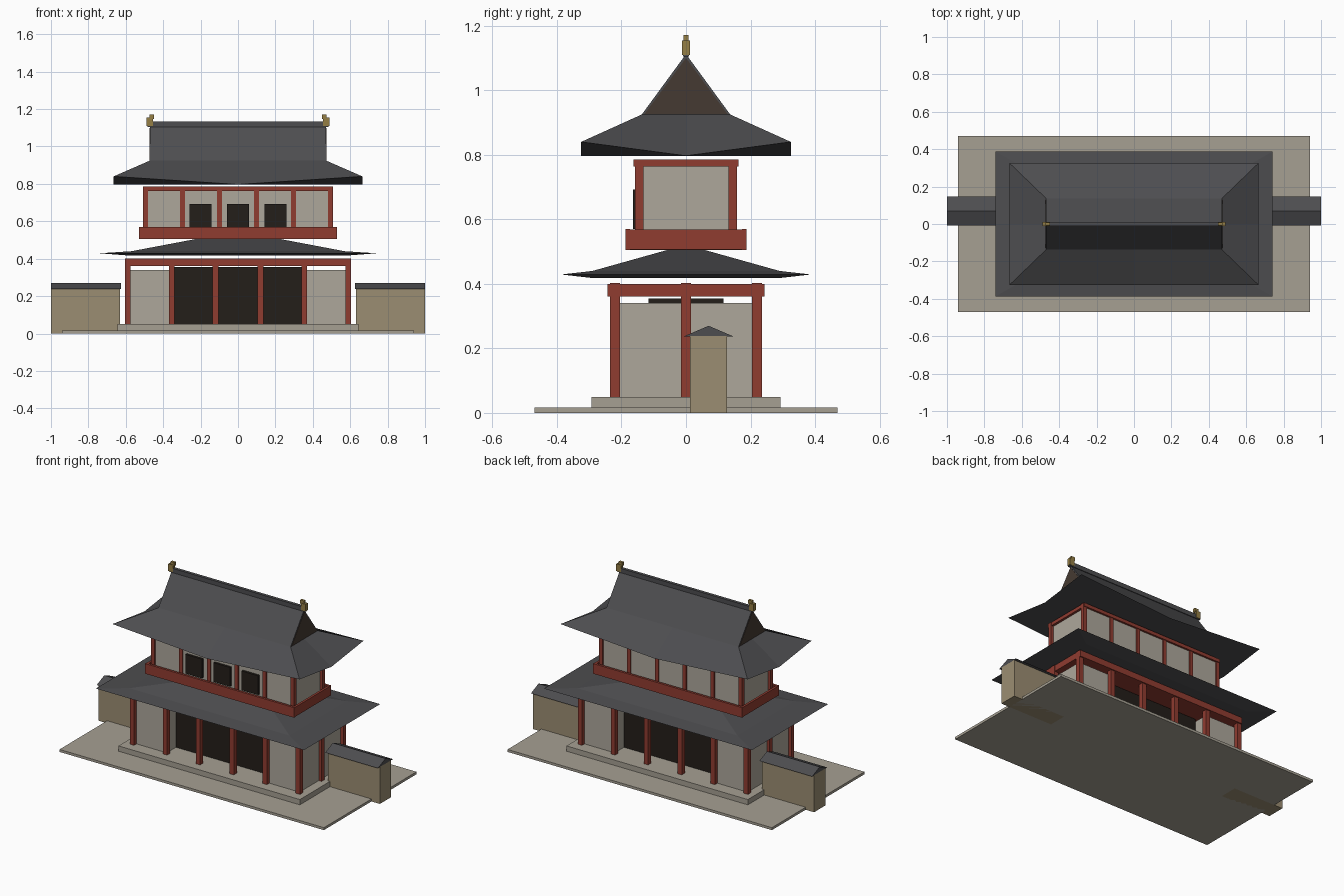
import bpy

if "Cube" in bpy.data.objects:
    bpy.data.objects.remove(bpy.data.objects["Cube"])

def mat(name, r, g, b):
    m = bpy.data.materials.new(name)
    m.diffuse_color = (r, g, b, 1)
    m.use_nodes = True
    m.node_tree.nodes["Principled BSDF"].inputs["Base Color"].default_value = m.diffuse_color
    return m

RED = mat("red_paint", .28, .045, .03)
ROOF = mat("roof_tile", .075, .075, .08)
PLASTER = mat("plaster", .42, .39, .33)
STONE = mat("stone", .38, .35, .29)
DARK = mat("dark_wood", .017, .013, .01)
GABLE = mat("gable_wood", .06, .042, .032)
EARTH = mat("earth_wall", .33, .27, .17)
GOLD = mat("gold", .30, .21, .06)

def mesh(name, verts, faces, m):
    me = bpy.data.meshes.new(name)
    me.from_pydata(verts, [], faces)
    me.materials.append(m)
    ob = bpy.data.objects.new(name, me)
    bpy.context.collection.objects.link(ob)
    return ob

def loft(name, rings, m):
    n = len(rings[0])
    verts = [p for r in rings for p in r]
    faces = [tuple(range(n))[::-1], tuple(range(len(verts) - n, len(verts)))]
    for k in range(len(rings) - 1):
        for i in range(n):
            j = (i + 1) % n
            faces.append((k*n + i, k*n + j, (k+1)*n + j, (k+1)*n + i))
    return mesh(name, verts, faces, m)

def box(name, x0, x1, y0, y1, z0, z1, m):
    return loft(name, [[(x0, y0, z), (x1, y0, z), (x1, y1, z), (x0, y1, z)] for z in (z0, z1)], m)

def ring(x, y, z, zmid=None):
    # rectangle with corner and mid-edge points, mid-edges may sag
    q = z if zmid is None else zmid
    return [(-x, -y, z), (0, -y, q), (x, -y, z), (x, 0, q),
            (x, y, z), (0, y, q), (-x, y, z), (-x, 0, q)]

def prism(name, x0, x1, yc, half, z0, z1, m):
    # triangular bar along x
    return loft(name, [[(x, yc - half, z0), (x, yc + half, z0), (x, yc, z1)] for x in (x0, x1)], m)

# ground and platform
box("ground_slab", -.94, .94, -.47, .47, 0, .016, STONE)
box("platform", -.645, .645, -.293, .293, 0, .05, STONE)

# lower storey
for x in (-.59, -.355, -.12, .12, .355, .59):
    for y in (-.22, 0, .22):
        if y or abs(x) > .5:
            box("lower_column", x - .015, x + .015, y - .015, y + .015, .05, .402, RED)
box("lower_beam", -.603, .603, -.243, .243, .36, .40, RED)
box("door_block", -.36, .36, -.117, .117, .05, .355, DARK)
for s in (-1, 1):
    a, b = sorted((s * .36, s * .585))
    box("lower_wall", a, b, -.21, .21, .05, .34, PLASTER)

# lower roof, flared outward to thin eaves
loft("lower_roof", [ring(.60, .29, .418), ring(.74, .387, .429),
                    ring(.57, .29, .440), ring(.20, .04, .510)], ROOF)

# balcony
box("balcony_floor", -.525, .525, -.183, .183, .505, .53, RED)
for s in (-1, 1):
    a, b = sorted((s * .173, s * .188))
    box("balcony_rail_long", -.53, .53, a, b, .505, .57, RED)
    a, b = sorted((s * .515, s * .53))
    box("balcony_rail_short", a, b, -.173, .173, .507, .568, RED)

# upper storey
box("upper_wall", -.49, .49, -.15, .15, .53, .765, PLASTER)
for x in (-.495, -.297, -.099, .099, .297, .495):
    for y in (-.145, .145):
        box("upper_column", x - .0125, x + .0125, y - .0125, y + .0125, .53, .786, RED)
box("upper_beam", -.505, .505, -.162, .162, .763, .785, RED)
for x in (-.2, 0, .2):
    box("window", x - .059, x + .059, -.165, -.145, .57, .693, DARK)

# upper hip-and-gable roof
loft("upper_roof_skirt", [ring(.665, .325, .84, .797), ring(.47, .137, .925)], ROOF)
prism("upper_roof_gable", -.47, .47, 0, .137, .925, 1.112, ROOF)
for s in (-1, 1):
    a, b = sorted((s * .465, s * .472))
    prism("gable_panel", a, b, 0, .129, .926, 1.100, GABLE)

# ridge and finials
box("ridge", -.485, .485, -.01, .01, 1.105, 1.133, ROOF)
for s in (-1, 1):
    a, b = sorted((s * .455, s * .488))
    box("finial_base", a, b, -.012, .012, 1.11, 1.155, GOLD)
    a, b = sorted((s * .448, s * .474))
    box("finial_tip", a, b, -.008, .008, 1.148, 1.172, GOLD)

# flanking walls with tiled caps
for s in (-1, 1):
    a, b = sorted((s * .63, s * 1.0))
    box("side_wall", a, b, .013, .127, 0, .238, EARTH)
    a, b = sorted((s * .625, s * 1.0))
    prism("side_wall_cap", a, b, .07, .077, .237, .27, ROOF)
